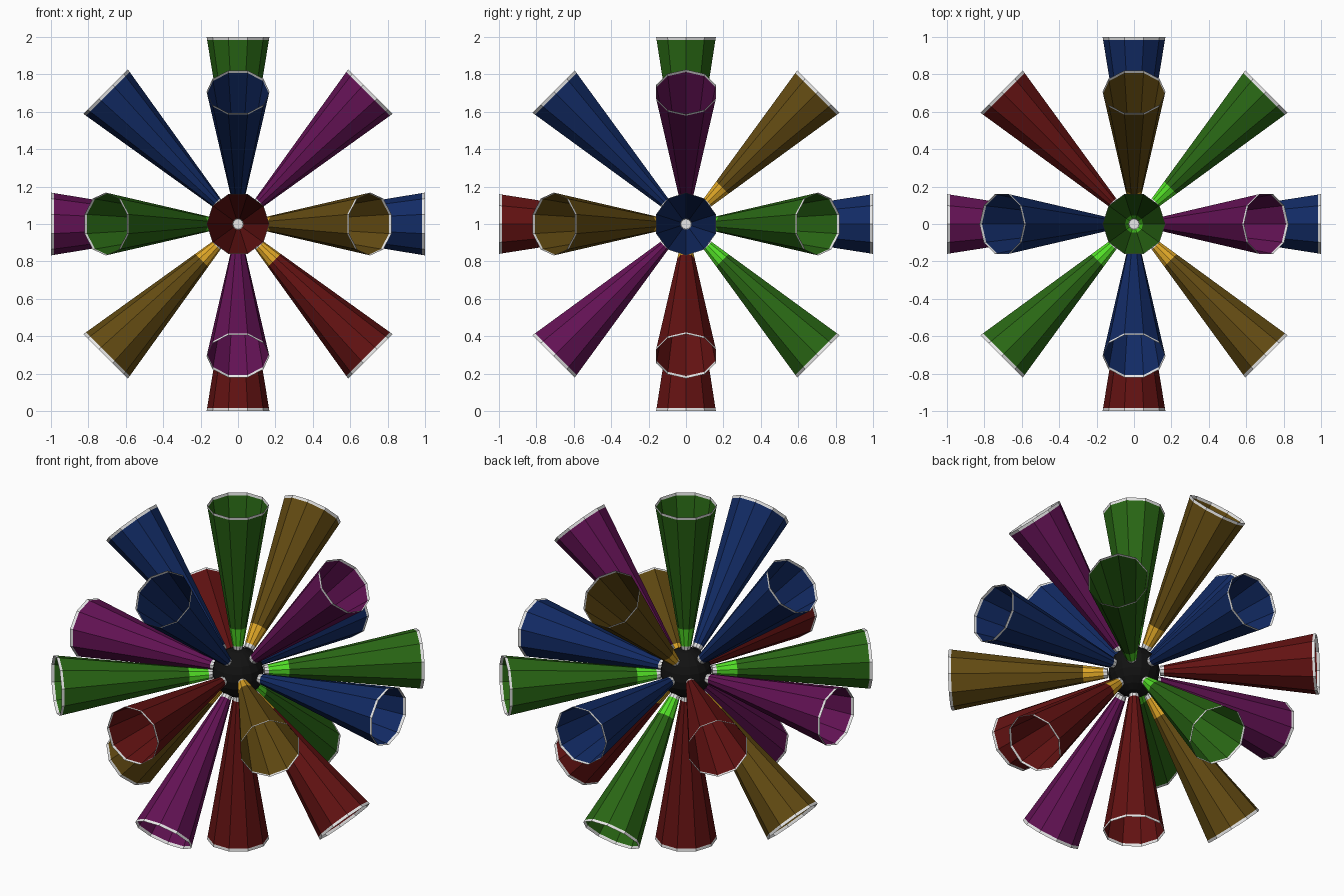
import bpy, bmesh, math
from mathutils import Vector

if "Cube" in bpy.data.objects:
    bpy.data.objects.remove(bpy.data.objects["Cube"])

CENTRE = Vector((0, 0, 1))
SIDES = 10
R_IN, R_OUT = 0.027, 0.168      # cone radii at the hub and at the mouth
D_IN, D_OUT = 0.142, 1.0        # distances of those ends from the centre


def material(name, rgb):
    m = bpy.data.materials.new(name)
    m.diffuse_color = (*rgb, 1)
    m.use_nodes = True
    m.node_tree.nodes["Principled BSDF"].inputs["Base Color"].default_value = m.diffuse_color
    return m


MATS = {
    "red": material("dark red", (0.125, 0.006, 0.006)),
    "blue": material("navy blue", (0.006, 0.024, 0.13)),
    "green": material("dark green", (0.022, 0.135, 0.007)),
    "gold": material("dark gold", (0.125, 0.07, 0.006)),
    "purple": material("dark purple", (0.125, 0.006, 0.09)),
    "lime": material("bright green", (0.085, 0.75, 0.02)),
    "amber": material("bright amber", (0.75, 0.39, 0.02)),
    "white": material("white", (0.85, 0.85, 0.85)),
    "black": material("black", (0.006, 0.006, 0.006)),
}


def finish(bm, name, mats):
    me = bpy.data.meshes.new(name)
    bm.to_mesh(me)
    bm.free()
    for m in mats:
        me.materials.append(MATS[m])
    ob = bpy.data.objects.new(name, me)
    bpy.context.collection.objects.link(ob)
    return ob


def cone(name, direction, colour, tip):
    """Open thin-walled cone pointing away from the centre, banded by distance."""
    d = Vector(direction).normalized()
    # a corner of the ten-sided section points along u
    if d.x and d.z:
        u = d.cross(Vector((0, 1, 0)))
    elif d.x:
        u = Vector((0, 0, 1))
    else:
        u = Vector((1, 0, 0))
    v = d.cross(u)
    stops = [D_IN, 0.165, 0.275, 0.984, D_OUT]
    bands = [0, 1, 2, 0]        # white collar, tip, body, white rim
    bm = bmesh.new()
    rings = []
    for s in stops:
        r = R_IN + (R_OUT - R_IN) * (s - D_IN) / (D_OUT - D_IN)
        rings.append([bm.verts.new(CENTRE + d * s + r * (
            u * math.cos(math.tau * i / SIDES) + v * math.sin(math.tau * i / SIDES)))
            for i in range(SIDES)])
    for a, b, band in zip(rings, rings[1:], bands):
        for i in range(SIDES):
            j = (i + 1) % SIDES
            bm.faces.new((a[i], a[j], b[j], b[i])).material_index = band
    bm.faces.new(rings[0][::-1])   # white disc closing the narrow end
    finish(bm, name, ["white", tip, colour])


# Central hub
bm = bmesh.new()
bmesh.ops.create_uvsphere(bm, u_segments=16, v_segments=10, radius=0.14)
bmesh.ops.translate(bm, vec=CENTRE, verts=bm.verts)
finish(bm, "hub", ["black"])

# Cones along the axes and the diagonals between them
CONES = {
    "red": [(0, -1, 0), (0, 0, -1), (1, 0, -1), (-1, 1, 0)],
    "blue": [(1, 0, 0), (0, 1, 0), (-1, 0, 1), (0, -1, 1)],
    "green": [(0, 0, 1), (1, 1, 0), (-1, -1, 0), (0, 1, -1)],
    "gold": [(1, -1, 0), (0, 1, 1), (-1, 0, -1)],
    "purple": [(-1, 0, 0), (1, 0, 1), (0, -1, -1)],
}
TIPS = {"green": "lime", "gold": "amber"}
for colour, directions in CONES.items():
    for n, direction in enumerate(directions, 1):
        tip = "amber" if direction == (1, 0, -1) else TIPS.get(colour, colour)
        cone(f"{colour}_cone_{n}", direction, colour, tip)
